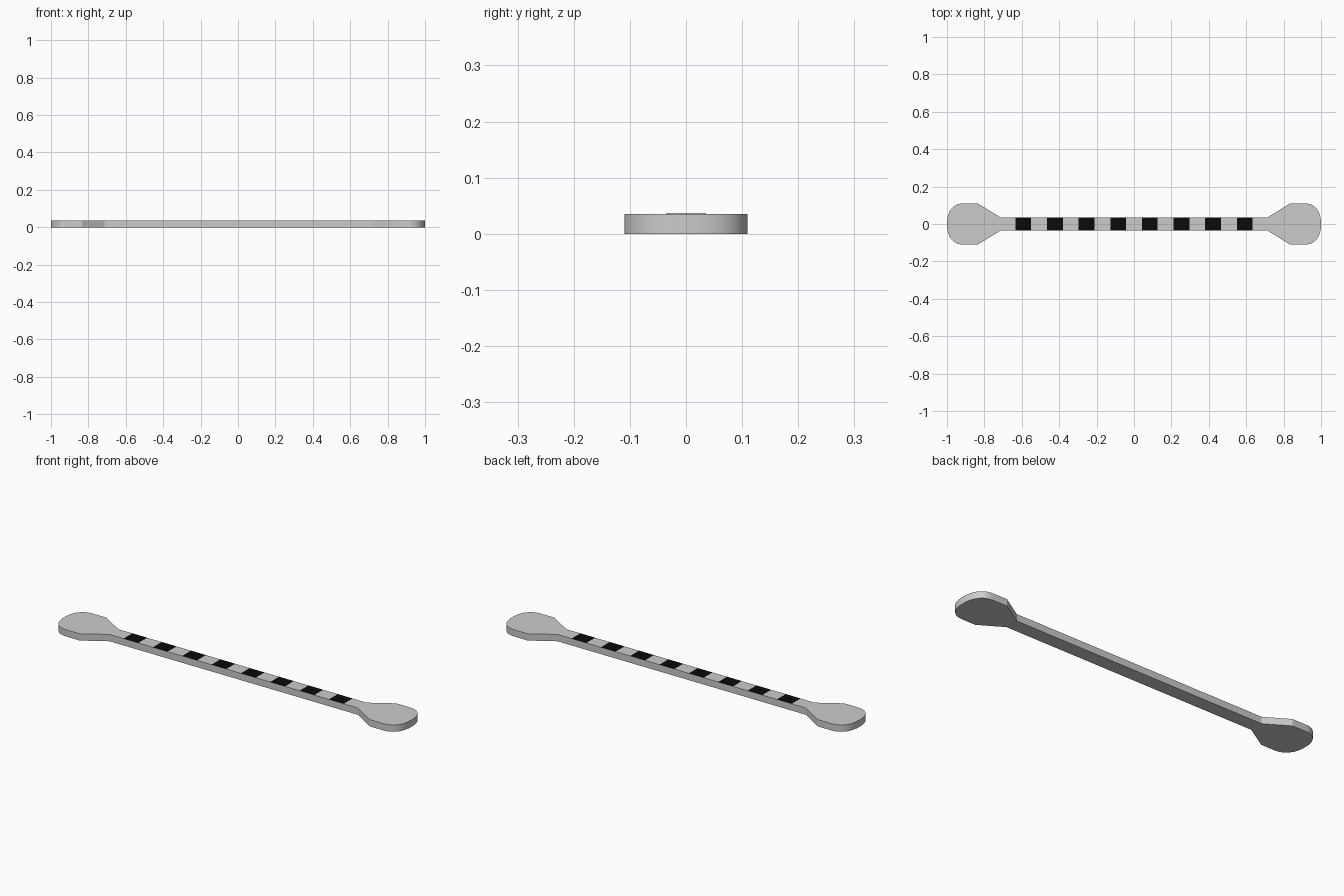
import bpy, bmesh, math

if "Cube" in bpy.data.objects:
    bpy.data.objects.remove(bpy.data.objects["Cube"])

HEIGHT = 0.0355
BAR = 0.036      # half width of the bar
HEAD = 0.11      # half width of the end paddles


def make_object(name, bm):
    mesh = bpy.data.meshes.new(name)
    bm.to_mesh(mesh)
    bm.free()
    obj = bpy.data.objects.new(name, mesh)
    bpy.context.collection.objects.link(obj)
    return obj


# Right paddle outline: taper, short straight edge, rounded squarish end
def paddle_outline(steps=24, cx=0.91, a=0.09, n=2.3):
    pts = [(0.715, -BAR), (0.835, -HEAD)]
    for i in range(steps + 1):
        t = -math.pi / 2 + math.pi * i / steps
        c, s = max(math.cos(t), 0), math.sin(t)
        pts.append((cx + a * c ** (2 / n),
                    math.copysign(HEAD * abs(s) ** (2 / n), s)))
    return pts + [(0.835, HEAD), (0.715, BAR)]


# Body: flat outline mirrored by half a turn, extruded upward
right = paddle_outline()
outline = right + [(-x, -y) for x, y in right]
bm = bmesh.new()
face = bm.faces.new([bm.verts.new((x, y, 0)) for x, y in outline])
top = bmesh.ops.extrude_face_region(bm, geom=[face])["geom"]
bmesh.ops.translate(bm, vec=(0, 0, HEIGHT),
                    verts=[v for v in top if isinstance(v, bmesh.types.BMVert)])
bmesh.ops.recalc_face_normals(bm, faces=bm.faces)
body = make_object("double_ended_bar", bm)
bpy.context.view_layer.objects.active = body
body.select_set(True)
bpy.ops.object.shade_smooth_by_angle(angle=math.radians(25))

# Black stripes: thin inlays along the top of the bar
black = bpy.data.materials.new("black")
black.diffuse_color = (0.003, 0.003, 0.003, 1)
black.use_nodes = True
black.node_tree.nodes["Principled BSDF"].inputs["Base Color"].default_value = black.diffuse_color
for i in range(8):
    bm = bmesh.new()
    bmesh.ops.create_cube(bm, size=1)
    bmesh.ops.scale(bm, vec=(0.084, 2 * BAR - 0.0005, 0.001), verts=bm.verts)
    bmesh.ops.translate(bm, vec=((i - 3.5) * 0.169, 0, HEIGHT), verts=bm.verts)
    stripe = make_object(f"stripe_{i + 1}", bm)
    stripe.data.materials.append(black)
